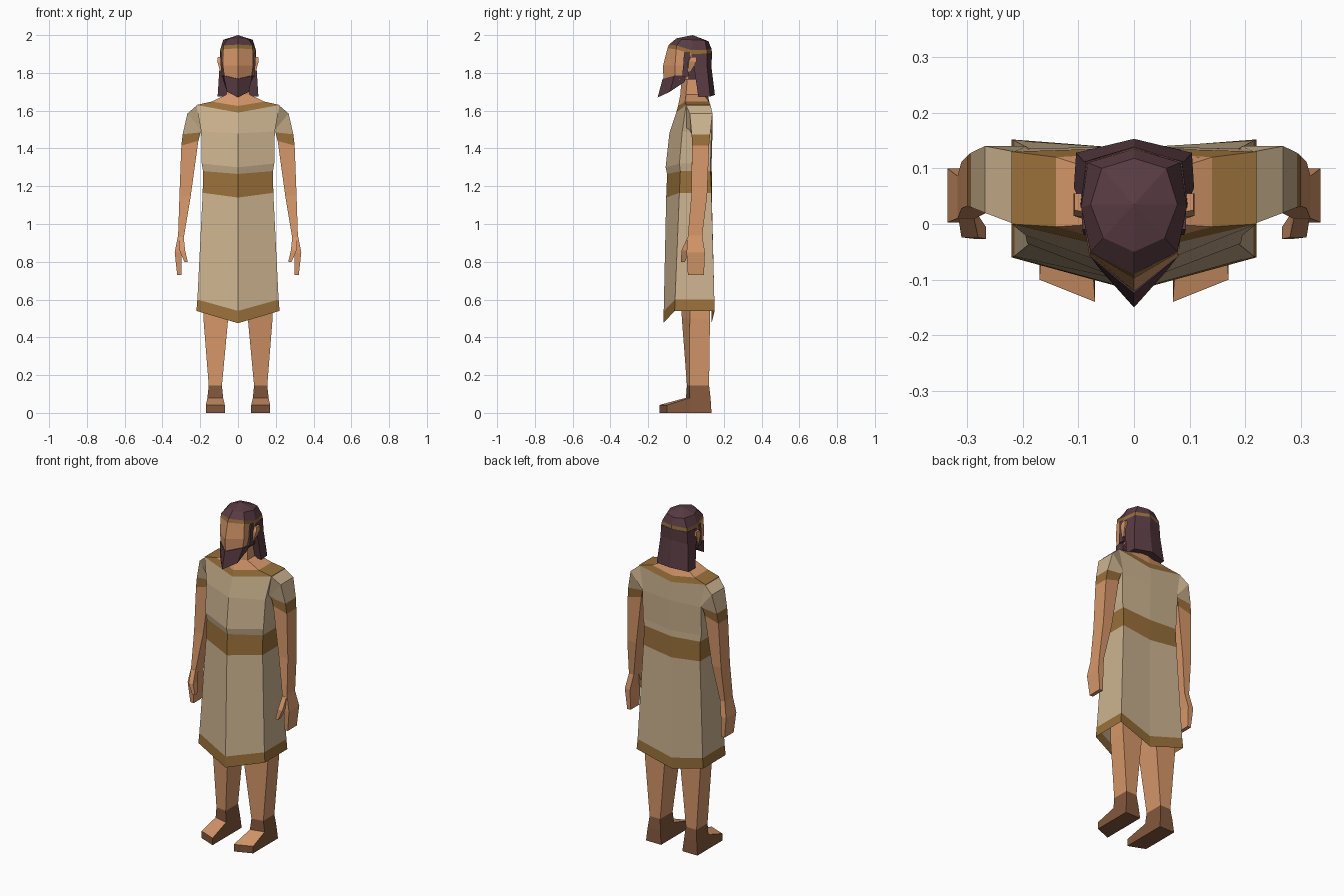
import bpy
import bmesh

cube = bpy.data.objects.get("Cube")
if cube:
    bpy.data.objects.remove(cube, do_unlink=True)


def linear(channel):
    c = channel / 255
    return c / 12.92 if c <= 0.04045 else ((c + 0.055) / 1.055) ** 2.4


def material(name, *rgb):
    colour = (*[linear(c) for c in rgb], 1)
    mat = bpy.data.materials.new(name)
    mat.use_nodes = True
    mat.diffuse_color = colour
    bsdf = mat.node_tree.nodes["Principled BSDF"]
    bsdf.inputs["Base Color"].default_value = colour
    bsdf.inputs["Roughness"].default_value = 0.9
    return mat


SKIN = material("skin", 214, 151, 106)
CLOTH = material("linen_cloth", 204, 179, 143)
TRIM = material("brown_trim", 153, 112, 58)
HAIR = material("dark_hair", 88, 59, 66)
LEATHER = material("sandal_leather", 130, 87, 60)


def loft(name, rings, rule, start=True, end=True, closed=True):
    """Bridge equal rings of points; rule(row, column) picks a face's material."""
    mesh = bpy.data.meshes.new(name)
    obj = bpy.data.objects.new(name, mesh)
    bpy.context.collection.objects.link(obj)
    slots = []

    def slot(mat):
        if mat not in slots:
            slots.append(mat)
            mesh.materials.append(mat)
        return slots.index(mat)

    bm = bmesh.new()
    rows = [[bm.verts.new(p) for p in ring] for ring in rings]
    count = len(rows[0])
    for r in range(len(rows) - 1):
        for c in range(count if closed else count - 1):
            d = (c + 1) % count
            face = bm.faces.new((rows[r][c], rows[r][d], rows[r + 1][d], rows[r + 1][c]))
            face.material_index = slot(rule(r, c))
    if start:
        bm.faces.new(rows[0]).material_index = slot(rule(0, 0))
    if end:
        bm.faces.new(rows[-1]).material_index = slot(rule(len(rows) - 2, 0))
    bmesh.ops.recalc_face_normals(bm, faces=bm.faces)
    bm.to_mesh(mesh)
    bm.free()
    return obj


def whole(half):
    """Complete a ring running from front centre to back centre."""
    return half + [(-x, y, z) for x, y, z in half[-2:0:-1]]


def flip(rings, side):
    return [[(side * x, y, z) for x, y, z in ring] for ring in rings]


def plain(mat):
    return lambda row, column: mat


# Tunic: side height, centre height, half width, front centre, front side, back side, back centre
tunic = [
    (0.54, 0.475, 0.22, -0.12, -0.06, 0.152, 0.135),
    (0.60, 0.54, 0.215, -0.118, -0.058, 0.15, 0.135),
    (1.165, 1.14, 0.187, -0.105, -0.035, 0.135, 0.137),
    (1.28, 1.265, 0.185, -0.1, -0.03, 0.13, 0.137),
    (1.32, 1.30, 0.192, -0.108, -0.035, 0.13, 0.135),
    (1.49, 1.48, 0.195, -0.088, -0.02, 0.135, 0.14),
    (1.63, 1.59, 0.22, -0.052, 0.0, 0.13, 0.137),
    (1.648, 1.625, 0.14, -0.042, -0.005, 0.12, 0.128),
]
tunic_mats = [TRIM, CLOTH, TRIM, CLOTH, CLOTH, CLOTH, TRIM]
body = [whole([(0, f, zc), (w, fs, zs), (w, bs, zs), (0, b, zc)])
        for zs, zc, w, f, fs, bs, b in tunic]
loft("tunic", body, lambda r, c: tunic_mats[r], start=False, end=False)

# Neck rising from the collar
neck = [body[-1]] + [whole([(0, f, z), (w, f + 0.03, z), (w, b - 0.02, z), (0, b, z)])
                     for z, w, f, b in [(1.685, 0.062, -0.03, 0.115), (1.82, 0.055, -0.02, 0.1)]]
loft("neck", neck, plain(SKIN), start=False)


# Head: forehead to jaw with the crown of hair and a band
def head_ring(front, temple, side, back, nape):
    return whole([(0, *front), temple, side, back, (0, *nape)])


crown = head_ring((-0.05, 1.983), (0.055, -0.025, 1.978), (0.078, 0.035, 1.975),
                  (0.058, 0.1, 1.972), (0.118, 1.968))
band_top = head_ring((-0.09, 1.95), (0.078, -0.05, 1.945), (0.095, 0.03, 1.92),
                     (0.083, 0.11, 1.922), (0.135, 1.928))
band_low = head_ring((-0.098, 1.93), (0.078, -0.052, 1.925), (0.095, 0.03, 1.9),
                     (0.084, 0.11, 1.902), (0.137, 1.908))
cheek = head_ring((-0.121, 1.84), (0.08, -0.058, 1.84), (0.088, 0.025, 1.84),
                  (0.08, 0.1, 1.84), (0.125, 1.84))
jaw = head_ring((-0.12, 1.765), (0.07, -0.06, 1.765), (0.075, 0.01, 1.765),
                (0.07, 0.09, 1.765), (0.12, 1.765))


def head_rule(row, column):
    if row < 2:
        return (HAIR, TRIM)[row]
    return SKIN if column in (0, 1, 6, 7) else HAIR


loft("head", [crown, band_top, band_low, cheek, jaw], head_rule, start=False)
apex = [(0, 0.035, 2.0)] * len(crown)
loft("hair_crown", [apex, crown], plain(HAIR), start=False, end=False)

# Hair falling over the neck
hair = []
for side_y, x, back_y, bx, nape, z in [(0.03, 0.096, 0.112, 0.086, 0.139, 1.9),
                                       (0.042, 0.098, 0.112, 0.09, 0.134, 1.83),
                                       (0.065, 0.108, 0.128, 0.104, 0.153, 1.675)]:
    hair.append([(x, side_y, z), (bx, back_y, z), (0, nape, z + 0.008),
                 (-bx, back_y, z), (-x, side_y, z),
                 (-x + 0.035, side_y + 0.005, z), (x - 0.035, side_y + 0.005, z)])
loft("back_hair", hair, plain(HAIR))

# Beard wrapping the jaw up to the sideburns
beard_top = whole([(0, -0.124, 1.768), (0.076, -0.062, 1.785),
                   (0.086, 0.005, 1.785), (0, 0.01, 1.785)])
beard_low = whole([(0, -0.15, 1.67), (0.058, -0.085, 1.7),
                   (0.068, -0.01, 1.75), (0, -0.01, 1.75)])
loft("beard", [beard_top, beard_low], plain(HAIR))

for label, s in (("left", 1), ("right", -1)):
    # Sideburn and ear
    burn = [[(x, y, z), (x, y + 0.035, z), (x - 0.02, y + 0.035, z), (x - 0.02, y, z)]
            for x, y, z in [(0.093, -0.01, 1.91), (0.09, -0.02, 1.78)]]
    loft(label + "_sideburn", flip(burn, s), plain(HAIR))
    ear = [[(0.08, y, z), (x, y + 0.005, z), (x, y + w, z), (0.08, y + w, z)]
           for x, y, w, z in [(0.107, 0.02, 0.035, 1.885), (0.109, 0.01, 0.045, 1.86),
                              (0.094, 0.005, 0.02, 1.805)]]
    loft(label + "_ear", flip(ear, s), plain(SKIN))

    # Arm: outer x and z, inner x and z, front, back
    arm = [[(xo, f, zo), (xo, b, zo), (xi, b, zi), (xi, f, zi)]
           for xo, zo, xi, zi, f, b in [
               (0.215, 1.63, 0.19, 1.5, 0.0, 0.13),
               (0.268, 1.585, 0.193, 1.495, 0.02, 0.14),
               (0.293, 1.475, 0.198, 1.485, 0.03, 0.128),
               (0.3, 1.415, 0.21, 1.44, 0.032, 0.122),
               (0.31, 1.15, 0.25, 1.15, 0.028, 0.112),
               (0.317, 0.94, 0.285, 0.94, 0.01, 0.086),
               (0.335, 0.85, 0.3, 0.85, 0.003, 0.1),
               (0.322, 0.73, 0.3, 0.73, 0.01, 0.095)]]
    loft(label + "_sleeve", flip(arm[:4], s), lambda r, c: TRIM if r == 2 else CLOTH, end=False)
    loft(label + "_arm", flip(arm[3:], s), plain(SKIN))
    thumb = [[(x, y, z), (x + w, y, z), (x + w, y + d, z), (x, y + d, z)]
             for x, y, z, w, d in [(0.287, 0.008, 0.93, 0.028, 0.03),
                                   (0.28, -0.024, 0.86, 0.03, 0.04),
                                   (0.266, -0.027, 0.8, 0.018, 0.022)]]
    loft(label + "_thumb", flip(thumb, s), plain(SKIN))

    # Leg and ankle: height, inner x, outer x, inner front, outer front, back
    leg = [[(xi, fi, z), (xo, fo, z), (xo, b, z), (xi, b, z)]
           for z, xi, xo, fi, fo, b in [
               (0.75, 0.035, 0.185, -0.035, 0.02, 0.125),
               (0.5, 0.052, 0.183, -0.022, 0.02, 0.127),
               (0.145, 0.085, 0.155, 0.005, 0.018, 0.122),
               (0.08, 0.079, 0.162, 0.0, 0.02, 0.13),
               (0, 0.07, 0.17, 0.0, 0.02, 0.135)]]
    loft(label + "_leg", flip(leg[:3], s), plain(SKIN), end=False)
    loft(label + "_sandal_heel", flip(leg[2:], s), plain(LEATHER))

    # Foot: bare on top, leather round the sole
    foot = [[(0.079, 0.0, 0.08), (0.162, 0.02, 0.08), (0.17, 0.02, 0), (0.07, 0.0, 0)],
            [(0.07, -0.14, 0.042), (0.17, -0.1, 0.042), (0.17, -0.1, 0), (0.07, -0.14, 0)]]
    loft(label + "_foot", flip(foot, s), lambda r, c: SKIN if c == 0 else LEATHER,
         start=False, end=False)
    toe = [foot[1][:2], foot[1][3:1:-1]]
    loft(label + "_toe_edge", flip(toe, s), plain(LEATHER), start=False, end=False, closed=False)
